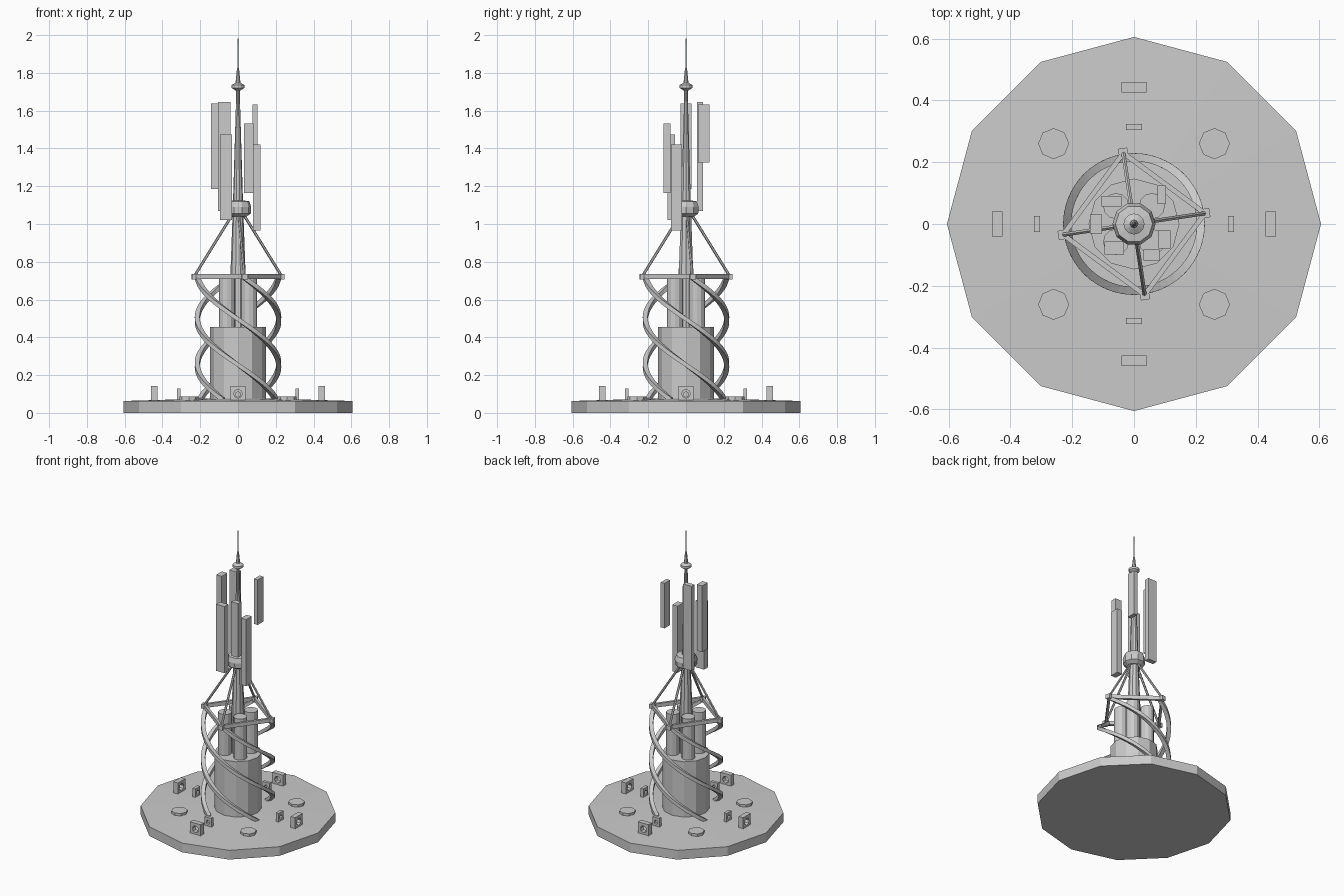
import bpy, bmesh, math
from mathutils import Vector

if "Cube" in bpy.data.objects:
    bpy.data.objects.remove(bpy.data.objects["Cube"], do_unlink=True)

GREY = (0.6, 0.6, 0.6, 1.0)
mat = bpy.data.materials.new("plain_grey")
mat.use_nodes = True
mat.diffuse_color = GREY
mat.node_tree.nodes["Principled BSDF"].inputs["Base Color"].default_value = GREY


def finish(name, bm):
    bmesh.ops.recalc_face_normals(bm, faces=bm.faces)
    me = bpy.data.meshes.new(name)
    bm.to_mesh(me)
    bm.free()
    me.materials.append(mat)
    ob = bpy.data.objects.new(name, me)
    bpy.context.collection.objects.link(ob)
    return ob


def loft(name, rings):
    """Skin a closed solid through a list of equal-sized point rings."""
    bm = bmesh.new()
    loops = [[bm.verts.new(p) for p in ring] for ring in rings]
    n = len(loops[0])
    for a, b in zip(loops, loops[1:]):
        for i in range(n):
            j = (i + 1) % n
            bm.faces.new((a[i], a[j], b[j], b[i]))
    bm.faces.new(loops[0])
    bm.faces.new(loops[-1])
    return finish(name, bm)


def lathe(name, profile, sides, x=0, y=0):
    """Turn (radius, height) points about a vertical axis."""
    turn = [math.tau * i / sides for i in range(sides)]
    return loft(name, [[(x + r * math.cos(a), y + r * math.sin(a), z) for a in turn]
                       for r, z in profile])


def box(name, x, y, z):
    """Box from (min, max) ranges on each axis."""
    return loft(name, [[(x[0], y[0], h), (x[1], y[0], h), (x[1], y[1], h), (x[0], y[1], h)]
                       for h in z])


def beam(name, a, b, width, height, sides=4):
    """Straight bar between two points."""
    a, b = Vector(a), Vector(b)
    d = (b - a).normalized()
    u = d.cross(Vector((0, 0, 1))).normalized()
    v = u.cross(d)
    turn = [math.tau * (i + 0.5) / sides for i in range(sides)]
    k = 1 / math.cos(math.pi / sides)
    return loft(name, [[p + u * (k * width / 2 * math.cos(t)) + v * (k * height / 2 * math.sin(t))
                        for t in turn] for p in (a, b)])


def polar(r, deg, z):
    return Vector((r * math.cos(math.radians(deg)), r * math.sin(math.radians(deg)), z))


def pierced_block(name, radius, deg, w, depth, z0, z1, hole):
    """Upright square block facing outward with an octagonal hole through it."""
    bm = bmesh.new()
    out, side = polar(1, deg, 0), polar(1, deg + 90, 0)
    mid, half = (z0 + z1) / 2, (z1 - z0) / 2
    loops = []
    for d in (-depth / 2, depth / 2):
        for outer in (True, False):
            ring = []
            for i in range(8):
                c, s = math.cos(i * math.pi / 4), math.sin(i * math.pi / 4)
                if outer:
                    m = max(abs(c), abs(s))
                    h, v = c / m * w / 2, s / m * half
                else:
                    h, v = c * hole, s * hole
                p = out * (radius + d) + side * h
                ring.append(bm.verts.new((p.x, p.y, mid + v)))
            loops.append(ring)
    o0, i0, o1, i1 = loops
    for a, b in ((o0, i0), (i0, i1), (i1, o1), (o1, o0)):
        for i in range(8):
            j = (i + 1) % 8
            bm.faces.new((a[i], a[j], b[j], b[i]))
    return finish(name, bm)


# Twelve-sided ground plate with vertices on the axes, and its raised discs
lathe("base_plate", [(0.605, 0), (0.605, 0.063), (0.14, 0.077)], 12)
for i, (sx, sy) in enumerate(((1, 1), (-1, 1), (-1, -1), (1, -1))):
    lathe(f"base_disc_{i}", [(0.05, 0.06), (0.05, 0.086)], 8, sx * 0.26, sy * 0.26)
    # Pillars on the drum
    lathe(f"pillar_{i}", [(0.042, 0.44), (0.042, 0.735)], 12, sx * 0.058, sy * 0.058)

# Central drum
lathe("drum", [(0.147, 0.06), (0.147, 0.455)], 12)

# Tapered mast, collar, top disc and spire
lathe("mast", [(0.042, 0.45), (0.04, 0.74), (0.027, 1.1), (0.012, 1.6), (0.01, 1.73)], 10)
lathe("collar", [(0.045, 1.04), (0.068, 1.055), (0.07, 1.09), (0.06, 1.12), (0.025, 1.125)], 10)
lathe("top_disc", [(0.015, 1.708), (0.034, 1.72), (0.034, 1.735), (0.015, 1.747)], 12)
lathe("spire", [(0.014, 1.74), (0.006, 1.82), (0.004, 1.825), (0.001, 2.0)], 8)

# Four-fold repeated structure
STEPS, TURN, Z0, Z1 = 36, 240, 0.07, 0.715
for k in range(4):
    top = 8.6 + 90 * k

    # Helical ribbon winding up to a frame corner
    rings = []
    for i in range(STEPS + 1):
        t = i / STEPS
        deg = top + TURN * (1 - t)
        p = polar(0.216, deg, Z0 + (Z1 - Z0) * t)
        radial = polar(1, deg, 0)
        rise = (Z1 - Z0) / math.radians(TURN)
        tangent = (polar(0.216, deg - 90, 0) + Vector((0, 0, rise))).normalized()
        normal = radial.cross(tangent)
        rings.append([p + radial * (a * 0.013) + normal * (b * 0.011)
                      for a, b in ((-1, -1), (1, -1), (1, 1), (-1, 1))])
    loft(f"helix_ribbon_{k}", rings)

    # Square frame, corner block and strut to the collar
    beam(f"frame_beam_{k}", polar(0.232, top, 0.722), polar(0.232, top + 90, 0.722), 0.016, 0.026)
    beam(f"frame_corner_{k}", polar(0.212, top, 0.721), polar(0.248, top, 0.721), 0.03, 0.03)
    beam(f"strut_{k}", polar(0.23, top, 0.73), polar(0.03, top, 1.05), 0.013, 0.013, 6)

    # Pierced blocks around the plate
    pierced_block(f"large_block_{k}", 0.443, 90 * k, 0.08, 0.034, 0.06, 0.143, 0.023)
    pierced_block(f"small_block_{k}", 0.314, 90 * k, 0.052, 0.02, 0.066, 0.13, 0.014)

# Antenna panels at staggered heights
panels = [
    ((-0.143, -0.103), (-0.03, 0.03), (1.185, 1.637)),
    ((-0.105, -0.041), (0.057, 0.09), (1.07, 1.647)),
    ((-0.096, -0.033), (-0.098, -0.057), (1.02, 1.475)),
    ((0.031, 0.082), (-0.118, -0.082), (1.165, 1.533)),
    ((0.079, 0.118), (-0.08, -0.021), (0.965, 1.42)),
    ((0.076, 0.104), (0.064, 0.124), (1.325, 1.632)),
]
for i, (x, y, z) in enumerate(panels):
    box(f"antenna_panel_{i}", x, y, z)
